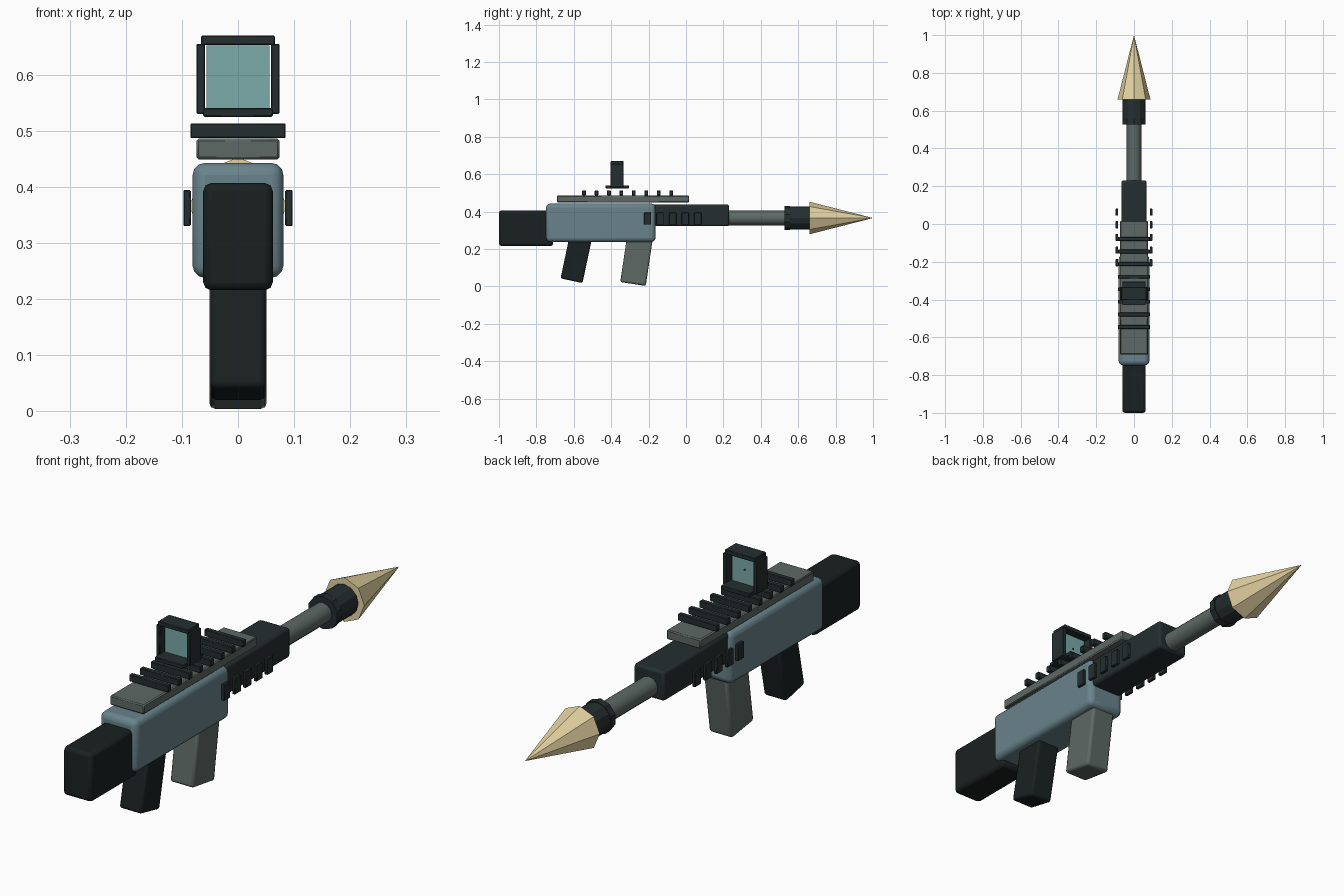
import bpy, bmesh
from math import radians, pi
from mathutils import Matrix

if "Cube" in bpy.data.objects:
    bpy.data.objects.remove(bpy.data.objects["Cube"])


def material(name, rgb):
    m = bpy.data.materials.new(name)
    m.diffuse_color = (*rgb, 1)
    m.use_nodes = True
    m.node_tree.nodes["Principled BSDF"].inputs["Base Color"].default_value = m.diffuse_color
    return m


DARK = material("charcoal", (0.018, 0.027, 0.028))
BLACK = material("black_polymer", (0.01, 0.015, 0.015))
BLUE = material("steel_blue", (0.14, 0.23, 0.26))
GREY = material("grey_green", (0.11, 0.14, 0.13))
TAN = material("brass_tan", (0.78, 0.65, 0.36))
GLASS = material("lens_teal", (0.2, 0.4, 0.4))


def finish(name, bm, mat):
    me = bpy.data.meshes.new(name)
    bm.to_mesh(me)
    bm.free()
    me.materials.append(mat)
    ob = bpy.data.objects.new(name, me)
    bpy.context.collection.objects.link(ob)
    return ob


def box(name, x, y, z, mat, bevel=0.0, segs=2, tilt=0.0):
    """Box from (min, max) ranges, tilted about x, with rounded edges."""
    lo, hi = zip(x, y, z)
    size = [b - a for a, b in zip(lo, hi)]
    bm = bmesh.new()
    bmesh.ops.create_cube(bm, size=1, matrix=Matrix.Diagonal((*size, 1)))
    ob = finish(name, bm, mat)
    ob.location = [(a + b) / 2 for a, b in zip(lo, hi)]
    ob.rotation_euler.x = radians(tilt)
    if bevel:
        mod = ob.modifiers.new("bevel", 'BEVEL')
        mod.width = bevel
        mod.segments = segs
    return ob


def tube(name, y0, y1, r0, r1, sides, mat, z=0.366):
    """Cylinder or cone pointing along +y."""
    bm = bmesh.new()
    bmesh.ops.create_cone(bm, cap_ends=True, segments=sides, radius1=r0,
                          radius2=r1, depth=y1 - y0,
                          matrix=Matrix.Translation((0, (y0 + y1) / 2, z))
                          @ Matrix.Rotation(-pi / 2, 4, 'X'))
    return finish(name, bm, mat)


# Body
box("stock", (-0.062, 0.062), (-1.0, -0.71), (0.216, 0.407), BLACK, 0.014)
box("receiver", (-0.081, 0.081), (-0.748, -0.163), (0.238, 0.443), BLUE, 0.022, 3)
box("handguard", (-0.066, 0.066), (-0.2, 0.231), (0.322, 0.438), DARK, 0.01)

# Grip and magazine, leaning forward
box("grip", (-0.049, 0.049), (-0.646, -0.526), (0.028, 0.278), BLACK, 0.01, tilt=-12)
box("magazine", (-0.051, 0.051), (-0.334, -0.196), (0.012, 0.262), GREY, 0.01, tilt=-8.5)

# Barrel, collar and warhead
tube("barrel", 0.2, 0.56, 0.039, 0.039, 12, GREY)
tube("collar_ring", 0.527, 0.555, 0.065, 0.065, 10, DARK)
tube("collar", 0.53, 0.67, 0.061, 0.061, 12, DARK)
tube("warhead", 0.66, 1.0, 0.087, 0, 8, TAN)

# Top rail with cross ridges
box("rail", (-0.074, 0.074), (-0.69, 0.016), (0.449, 0.486), GREY, 0.004, 1)
for i in range(8):
    y = -0.545 + i * 0.0665
    box(f"rail_ridge_{i}", (-0.085, 0.085), (y - 0.01, y + 0.01),
        (0.487, 0.513), DARK, 0.002, 1)

# Side vents standing off the handguard, both sides
for i in range(5):
    y = -0.205 + i * 0.067
    for s, side in ((1, "right"), (-1, "left")):
        box(f"vent_{side}_{i}", sorted((s * 0.084, s * 0.097)),
            (y - 0.019, y + 0.019), (0.33, 0.395), DARK, 0.002, 1)

# Reflex sight: base, frame, lens and aiming dot
box("sight_base", (-0.062, 0.062), (-0.43, -0.305), (0.525, 0.541), DARK, 0.002, 1)
for s, side in ((1, "right"), (-1, "left")):
    box(f"sight_frame_{side}", sorted((s * 0.059, s * 0.074)), (-0.403, -0.334),
        (0.53, 0.655), DARK, 0.002, 1)
box("sight_top", (-0.066, 0.066), (-0.403, -0.334), (0.653, 0.67), DARK, 0.002, 1)
box("sight_lens", (-0.056, 0.056), (-0.373, -0.364), (0.541, 0.652), GLASS)
box("aiming_dot", (-0.003, 0.003), (-0.364, -0.361), (0.594, 0.6), DARK)

# Smooth rounded edges while flat faces stay crisp
for ob in bpy.context.scene.objects:
    ob.select_set(bool(ob.modifiers) or ob.name == "barrel")
    if ob.select_get():
        bpy.context.view_layer.objects.active = ob
bpy.ops.object.shade_smooth_by_angle(angle=radians(32))
